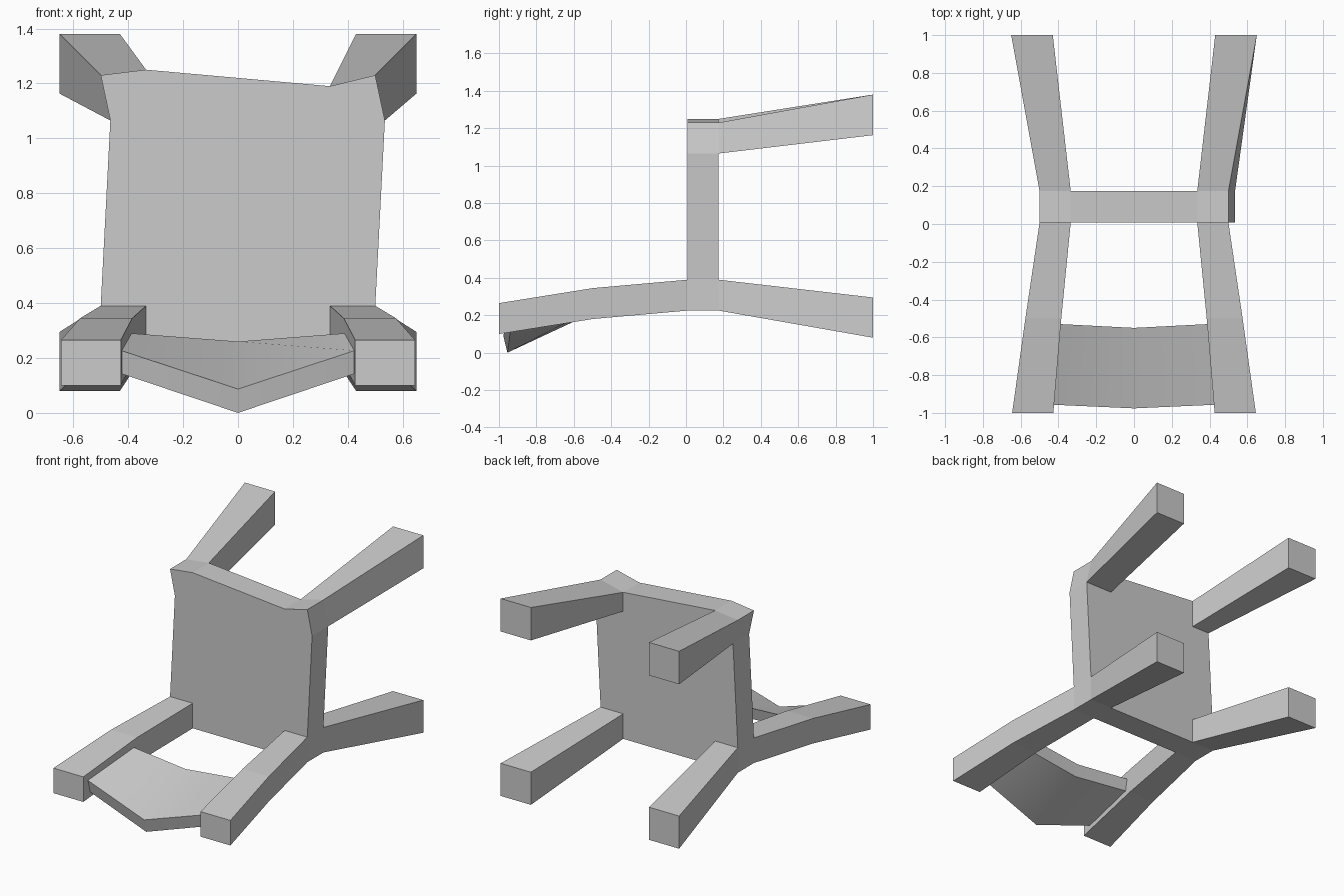
import bpy, bmesh

if "Cube" in bpy.data.objects:
    bpy.data.objects.remove(bpy.data.objects["Cube"])


def loft(name, sections, cap_start=True):
    """Skin a list of equal-length point rings and cap the ends."""
    bm = bmesh.new()
    rings = [[bm.verts.new(p) for p in s] for s in sections]
    n = len(rings[0])
    for a, b in zip(rings, rings[1:]):
        for i in range(n):
            j = (i + 1) % n
            bm.faces.new((a[i], a[j], b[j], b[i]))
    if cap_start:
        bm.faces.new(rings[0])
    bm.faces.new(rings[-1])
    bmesh.ops.recalc_face_normals(bm, faces=bm.faces)
    me = bpy.data.meshes.new(name)
    bm.to_mesh(me)
    bm.free()
    ob = bpy.data.objects.new(name, me)
    bpy.context.collection.objects.link(ob)
    return ob


def rect(s, x0, x1, y, z0, z1):
    return [(s * x0, y, z0), (s * x1, y, z0), (s * x1, y, z1), (s * x0, y, z1)]


Y0, Y1 = 0.007, 0.175

# Seat: slightly skewed slab standing upright, as the chair lies on its back
outline = [(-0.5, 0.225), (0.5, 0.225), (0.5, 0.39), (0.535, 1.065), (0.5, 1.23),
           (0.335, 1.19), (-0.335, 1.25), (-0.5, 1.23), (-0.465, 1.065), (-0.5, 0.39)]
loft("seat", [[(x, y, z) for x, z in outline] for y in (Y0, Y1)])

for side, s in (("left", -1), ("right", 1)):
    # Back posts, bending down toward the chair's top
    loft(side + "_back_post", [
        rect(s, 0.335, 0.5, Y0, 0.225, 0.39),
        rect(s, 0.385, 0.575, -0.5, 0.18, 0.345),
        rect(s, 0.427, 0.645, -1, 0.1, 0.265)], False)
    # Rear legs, flaring outward
    loft(side + "_rear_leg", [
        rect(s, 0.335, 0.5, Y1, 0.225, 0.39),
        rect(s, 0.43, 0.65, 1, 0.08, 0.295)], False)
    # Front legs start at the skewed seat corners
    low, top = (0.465, 1.25) if s < 0 else (0.535, 1.19)
    loft(side + "_front_leg", [
        [(s * 0.335, Y1, 1.065), (s * low, Y1, 1.065), (s * 0.5, Y1, 1.23), (s * 0.335, Y1, top)],
        rect(s, 0.43, 0.65, 1, 1.163, 1.38)], False)

# Backrest panel, dished between the posts
rest = []
for s in (-1, 0, 1):
    if s:
        ring = [(s * 0.39, -0.53, 0.29), (s * 0.425, -0.957, 0.227),
                (s * 0.425, -0.935, 0.143), (s * 0.39, -0.545, 0.21)]
    else:
        ring = [(0, -0.55, 0.26), (0, -0.976, 0.087), (0, -0.955, 0.0), (0, -0.57, 0.18)]
    rest.append(ring)
panel = loft("backrest", rest)
bpy.context.view_layer.objects.active = panel
panel.select_set(True)
bpy.ops.object.shade_smooth_by_angle(angle=0.75)
